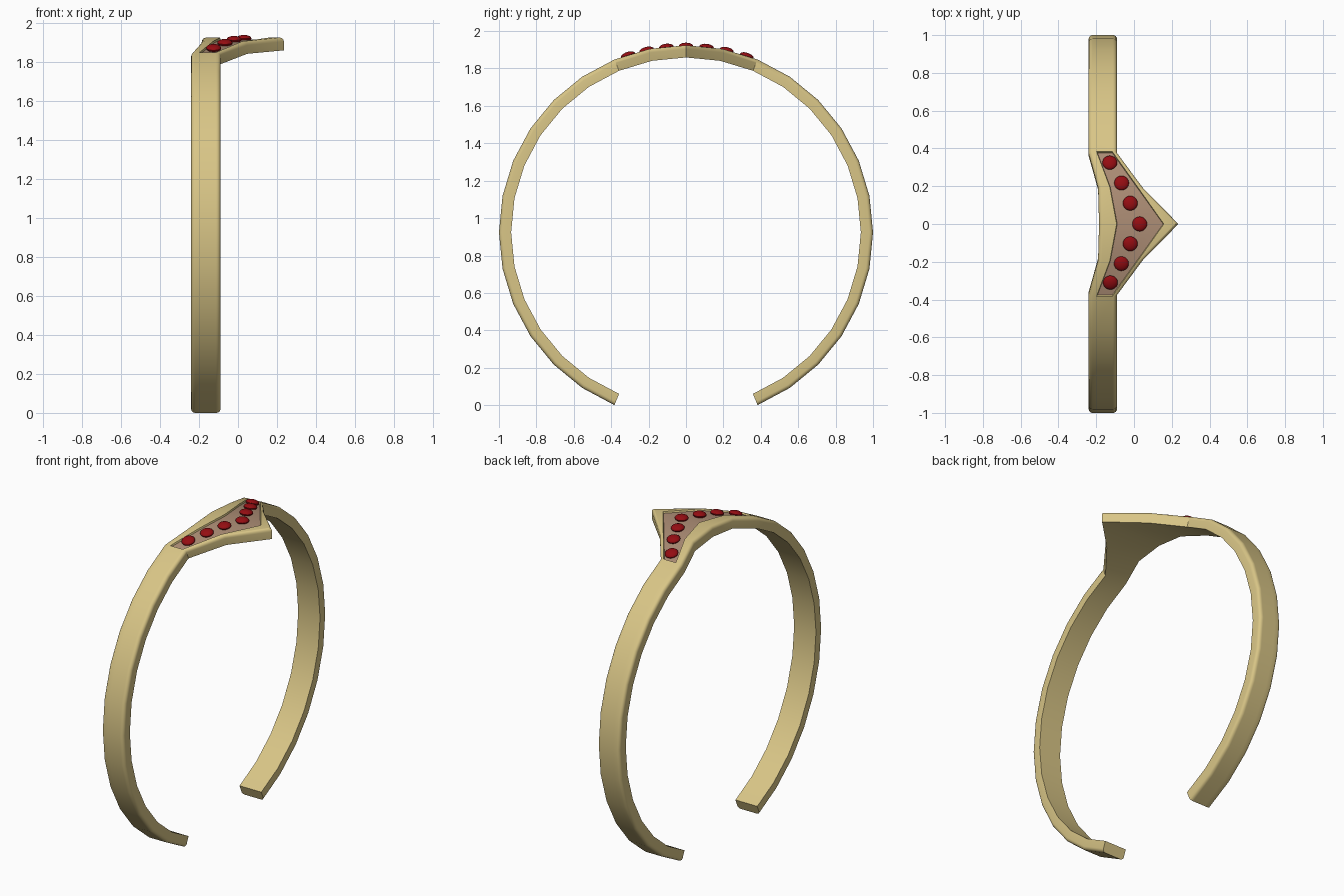
import bpy, bmesh, math
from mathutils import Matrix, Vector

if "Cube" in bpy.data.objects:
    bpy.data.objects.remove(bpy.data.objects["Cube"])

CZ, R_OUT, R_IN = 0.924, 1.0, 0.935
STEP = math.radians(11.25)


def material(name, color):
    m = bpy.data.materials.new(name)
    m.diffuse_color = (*color, 1)
    m.use_nodes = True
    m.node_tree.nodes["Principled BSDF"].inputs["Base Color"].default_value = m.diffuse_color
    return m


gold = material("pale gold", (0.69, 0.56, 0.24))
brown = material("brown inlay", (0.42, 0.27, 0.18))
red = material("red gem", (0.30, 0.004, 0.006))


def finish(bm, name, mats):
    bmesh.ops.recalc_face_normals(bm, faces=bm.faces)
    me = bpy.data.meshes.new(name)
    bm.to_mesh(me)
    bm.free()
    ob = bpy.data.objects.new(name, me)
    bpy.context.collection.objects.link(ob)
    for m in mats:
        me.materials.append(m)
    bpy.ops.object.select_all(action='DESELECT')
    ob.select_set(True)
    bpy.context.view_layer.objects.active = ob
    bpy.ops.object.shade_smooth_by_angle(angle=math.radians(30))
    return ob


# Widths by distance (in steps) from the top: left edge, inlay left, inlay right, right edge
WIDTHS = {0: (-0.185, -0.092, 0.158, 0.235),
          1: (-0.19, -0.128, 0.02, 0.047)}
PLAIN = (-0.24, -0.198, -0.114, -0.09)


def section(k):
    """Profile (x, radius): flat inside, rounded outer corners."""
    xl, pl, pr, xr = WIDTHS.get(abs(k), PLAIN)
    b, n = 0.02, 4
    arc = [(b - b * math.cos(i * math.pi / 2 / n), R_OUT - b + b * math.sin(i * math.pi / 2 / n))
           for i in range(n + 1)]
    return ([(xl, R_IN)] + [(xl + d, r) for d, r in arc] + [(pl, R_OUT), (pr, R_OUT)]
            + [(xr - d, r) for d, r in reversed(arc)] + [(xr, R_IN)])


# Open band that widens to a pointed plate at the top
bm = bmesh.new()
rings = []
for k in range(-14, 15):
    a = k * STEP
    rings.append([bm.verts.new((x, r * math.sin(a), CZ + r * math.cos(a))) for x, r in section(k)])
inlay = []
n = len(rings[0])
for j in range(len(rings) - 1):
    for i in range(n):
        i2 = (i + 1) % n
        f = bm.faces.new((rings[j][i], rings[j][i2], rings[j + 1][i2], rings[j + 1][i]))
        if i == 6 and 12 <= j <= 15:
            inlay.append(f)
bm.faces.new(rings[0])
bm.faces.new(rings[-1])
bmesh.ops.recalc_face_normals(bm, faces=bm.faces)
# Recessed inlay
bmesh.ops.inset_region(bm, faces=inlay, thickness=0.003, depth=-0.01, use_even_offset=True)
for f in inlay:
    f.material_index = 1
finish(bm, "band", [gold, brown])

# Row of flattened gems
for i, (x, y) in enumerate([(-0.128, 0.325), (-0.066, 0.217), (-0.02, 0.11), (0.03, 0.0),
                            (-0.02, -0.105), (-0.067, -0.21), (-0.125, -0.31)]):
    a = math.asin(y)
    pos = Vector((x, y, CZ + 0.996 * math.cos(a)))
    bm = bmesh.new()
    bmesh.ops.create_uvsphere(bm, u_segments=20, v_segments=10, radius=1)
    bm.transform(Matrix.Translation(pos) @ Matrix.Rotation(-a, 4, 'X')
                 @ Matrix.Diagonal((0.039, 0.039, 0.018, 1)))
    finish(bm, f"gem_{i + 1}", [red])
